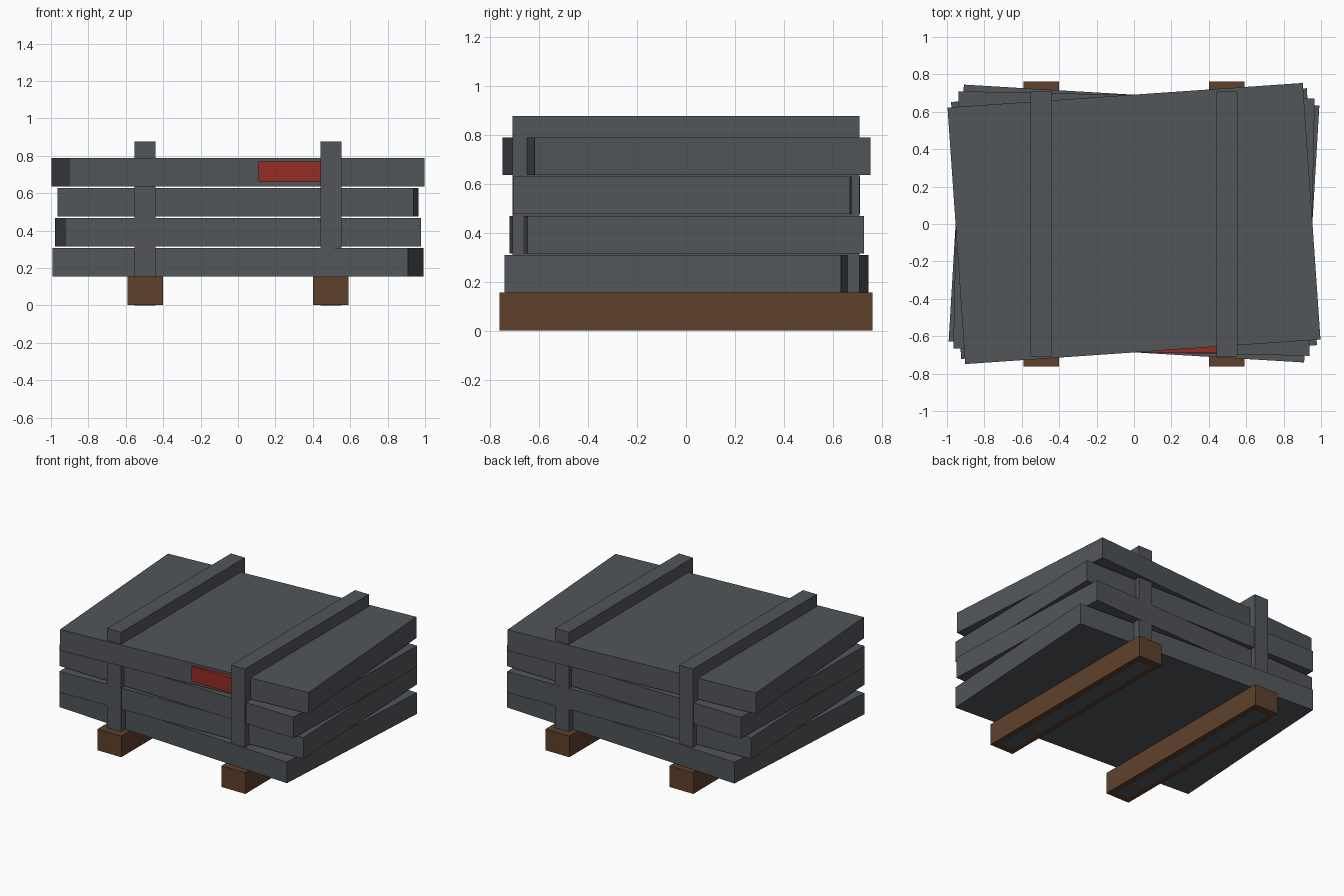
import bpy
import bmesh
from math import radians
from mathutils import Matrix, Vector

default = bpy.data.objects.get("Cube")
if default:
    bpy.data.objects.remove(default, do_unlink=True)


def make_material(name, rgb):
    mat = bpy.data.materials.new(name)
    mat.use_nodes = True
    colour = (*rgb, 1.0)
    mat.diffuse_color = colour
    mat.node_tree.nodes["Principled BSDF"].inputs["Base Color"].default_value = colour
    return mat


steel = make_material("dark grey steel", (0.083, 0.092, 0.102))
wood = make_material("brown wood", (0.112, 0.053, 0.025))
red = make_material("red tag", (0.30, 0.025, 0.017))


def box(name, low, high, mat, turn=0.0):
    """Flat-faced box between two corners, turned about its own vertical axis."""
    low, high = Vector(low), Vector(high)
    bm = bmesh.new()
    bmesh.ops.create_cube(bm, size=1.0, matrix=Matrix.Diagonal((*(high - low), 1.0)))
    mesh = bpy.data.meshes.new(name)
    bm.to_mesh(mesh)
    bm.free()
    mesh.materials.append(mat)
    obj = bpy.data.objects.new(name, mesh)
    obj.location = (low + high) / 2
    obj.rotation_euler.z = radians(turn)
    bpy.context.collection.objects.link(obj)
    return obj


# Four stacked plates, each twisted a little
for i, turn in enumerate((-3.4, 2.2, -1.2, 3.95)):
    z = 0.155 + i * 0.16
    box(f"plate_{i + 1}", (-0.952, -0.685, z), (0.952, 0.69, z + 0.153), steel, turn)

# Wooden bearers, with straps running round the whole stack
for side, x in (("right", -0.497), ("left", 0.497)):
    box(f"{side}_bearer", (x - 0.095, -0.762, 0.001), (x + 0.095, 0.762, 0.155), wood)
    box(f"{side}_strap", (x - 0.056, -0.709, 0), (x + 0.056, 0.709, 0.875), steel)

# Tag on the front of the top plate, tucked under the left strap
box("front_tag", (0.11, -0.69, 0.66), (0.5, -0.65, 0.77), red)
